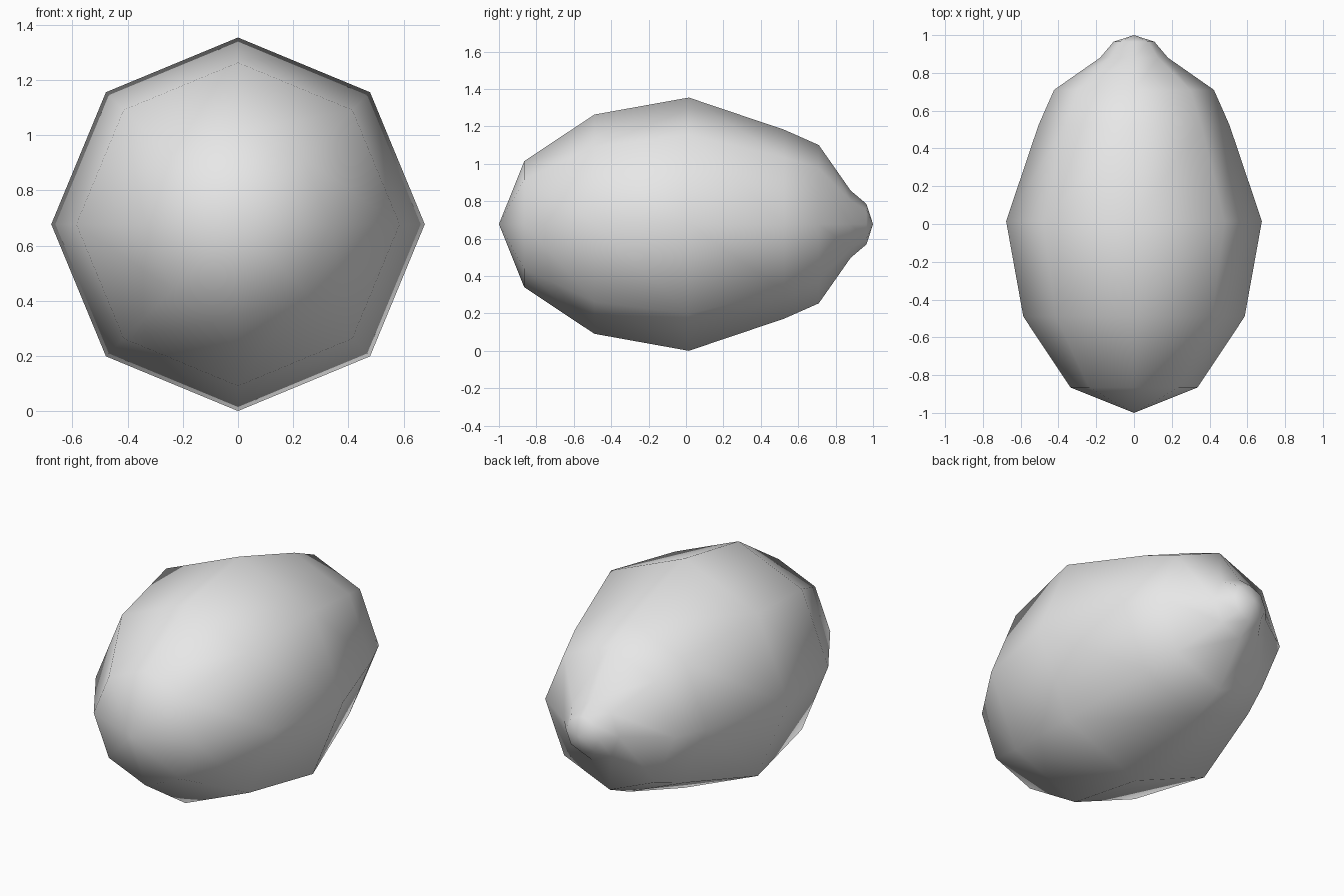
import bpy, bmesh
from math import tau
from mathutils import Vector

cube = bpy.data.objects.get("Cube")
if cube:
    bpy.data.objects.remove(cube, do_unlink=True)

SIDES = 8
AXIS_HEIGHT = 0.677

# Fruit outline from the round front end to the nippled back end: (y, radius)
PROFILE = [(-1, 0), (-0.865, 0.337), (-0.49, 0.586), (0.015, 0.677), (0.525, 0.505),
           (0.71, 0.423), (0.88, 0.18), (0.965, 0.108), (1, 0)]

grey = bpy.data.materials.new("light_grey")
grey.use_nodes = True
colour = (0.8, 0.8, 0.8, 1)
grey.diffuse_color = colour
grey.node_tree.nodes["Principled BSDF"].inputs["Base Color"].default_value = colour

# Lathe the outline around the lengthwise axis
bm = bmesh.new()
verts = [bm.verts.new((0, y, AXIS_HEIGHT + r)) for y, r in PROFILE]
edges = [bm.edges.new(pair) for pair in zip(verts, verts[1:])]
bmesh.ops.spin(bm, geom=verts + edges, cent=Vector((0, 0, AXIS_HEIGHT)),
               axis=Vector((0, 1, 0)), angle=tau, steps=SIDES)
bmesh.ops.remove_doubles(bm, verts=bm.verts, dist=0.001)
bmesh.ops.recalc_face_normals(bm, faces=bm.faces)

mesh = bpy.data.meshes.new("lemon_fruit")
bm.to_mesh(mesh)
bm.free()
mesh.materials.append(grey)
mesh.shade_smooth()
fruit = bpy.data.objects.new("lemon_fruit", mesh)
bpy.context.collection.objects.link(fruit)
